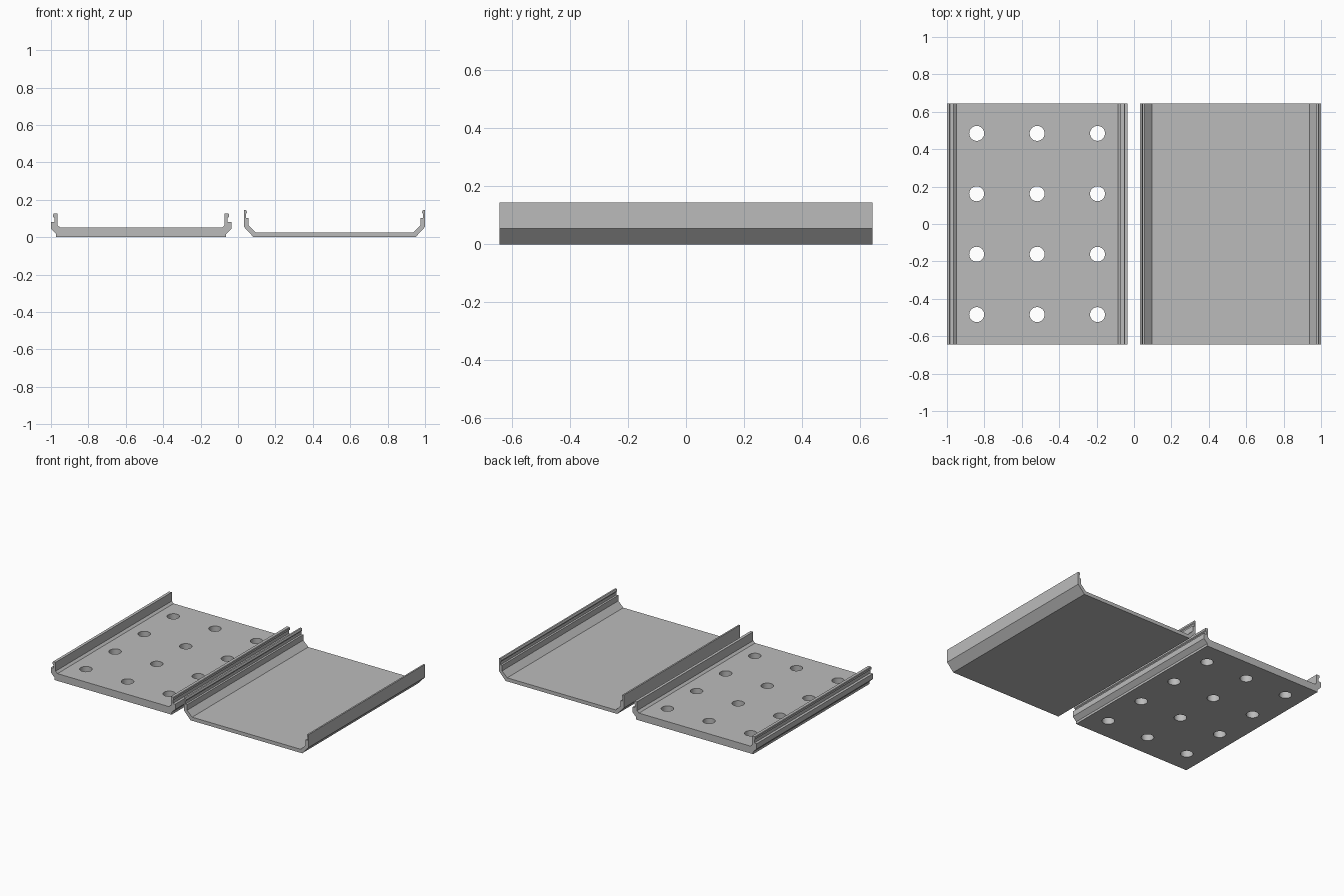
import bpy, bmesh, math

if "Cube" in bpy.data.objects:
    bpy.data.objects.remove(bpy.data.objects["Cube"])

HALF_LEN = 0.644

grey = bpy.data.materials.new("plain grey")
grey.diffuse_color = (0.5, 0.5, 0.5, 1)
grey.use_nodes = True
grey.node_tree.nodes["Principled BSDF"].inputs["Base Color"].default_value = grey.diffuse_color


def extrude_tray(name, half_profile, centre_x):
    """Mirror a half cross-section (outer side at -x) and extrude it along y."""
    outline = half_profile + [(-x, z) for x, z in reversed(half_profile)]
    bm = bmesh.new()
    face = bm.faces.new([bm.verts.new((x + centre_x, -HALF_LEN, z)) for x, z in outline])
    ext = bmesh.ops.extrude_face_region(bm, geom=[face])
    verts = [g for g in ext["geom"] if isinstance(g, bmesh.types.BMVert)]
    bmesh.ops.translate(bm, verts=verts, vec=(0, 2 * HALF_LEN, 0))
    bmesh.ops.recalc_face_normals(bm, faces=bm.faces)
    mesh = bpy.data.meshes.new(name)
    bm.to_mesh(mesh)
    bm.free()
    mesh.materials.append(grey)
    obj = bpy.data.objects.new(name, mesh)
    bpy.context.collection.objects.link(obj)
    return obj


# Perforated base: chamfered foot, ledge, snap groove and bead on the outside
base_profile = [
    (-0.454, 0.0), (-0.454, 0.016), (-0.482, 0.044), (-0.482, 0.081),
    (-0.463, 0.081), (-0.463, 0.103), (-0.470, 0.108), (-0.470, 0.122),
    (-0.467, 0.126), (-0.447, 0.126), (-0.447, 0.064), (-0.432, 0.051),
]
base = extrude_tray("perforated_base", base_profile, -0.518)

# Plain cover: sloped corners, stepped wall with a small inner bead
cover_profile = [
    (-0.433, 0.0), (-0.484, 0.055), (-0.484, 0.145), (-0.473, 0.145),
    (-0.469, 0.138), (-0.469, 0.129), (-0.474, 0.123), (-0.474, 0.102),
    (-0.460, 0.102), (-0.460, 0.063), (-0.421, 0.025),
]
extrude_tray("plain_cover", cover_profile, 0.516)

# Grid of round holes through the base floor
bm = bmesh.new()
for i in range(3):
    for j in range(4):
        new = bmesh.ops.create_cone(bm, cap_ends=True, segments=32,
                                    radius1=0.04, radius2=0.04, depth=0.2)
        bmesh.ops.translate(bm, verts=new["verts"], vec=(
            -0.518 + (i - 1) * 0.323, (j - 1.5) * 0.323, 0.03))
mesh = bpy.data.meshes.new("hole_cutter")
bm.to_mesh(mesh)
bm.free()
mesh.materials.append(grey)
cutter = bpy.data.objects.new("hole_cutter", mesh)
bpy.context.collection.objects.link(cutter)
cutter.hide_render = True
cutter.hide_viewport = True

cut = base.modifiers.new("holes", "BOOLEAN")
cut.operation = "DIFFERENCE"
cut.solver = "EXACT"
cut.object = cutter

# Smooth hole walls, sharp edges elsewhere
bpy.context.view_layer.objects.active = base
base.select_set(True)
bpy.ops.object.modifier_apply(modifier=cut.name)
bpy.data.objects.remove(cutter)
bpy.ops.object.shade_smooth_by_angle(angle=math.radians(30))
